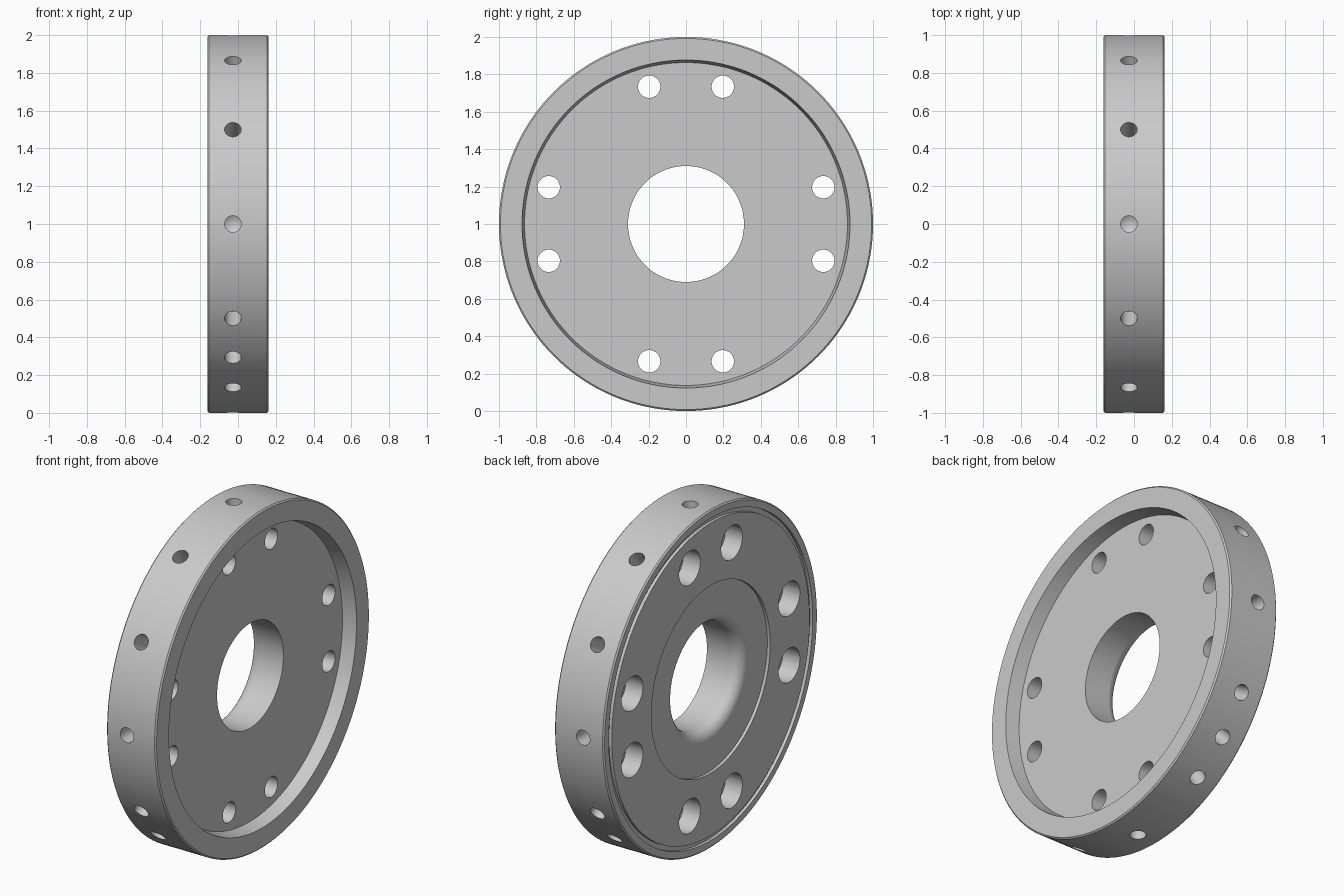
import bpy, bmesh, math
from mathutils import Matrix, Vector

if "Cube" in bpy.data.objects:
    bpy.data.objects.remove(bpy.data.objects["Cube"])

LIFT = Matrix.Translation((0, 0, 1))  # wheel axis height


def lathe(bm, profile, steps, matrix=Matrix(), closed=False):
    """Revolve (x, radius) points around the X axis; radius 0 gives a pole."""
    rings = []
    for x, r in profile:
        n = 1 if r == 0 else steps
        rings.append([bm.verts.new(LIFT @ matrix @ Vector((
            x, r * math.cos(2 * math.pi * i / steps), r * math.sin(2 * math.pi * i / steps))))
            for i in range(n)])
    pairs = list(zip(rings, rings[1:]))
    if closed:
        pairs.append((rings[-1], rings[0]))
    for a, b in pairs:
        for i in range(steps):
            j = (i + 1) % steps
            quad = [a[i % len(a)], a[j % len(a)], b[j % len(b)], b[i % len(b)]]
            bm.faces.new(list(dict.fromkeys(quad)))


def finish(bm, name):
    bmesh.ops.recalc_face_normals(bm, faces=bm.faces)
    mesh = bpy.data.meshes.new(name)
    bm.to_mesh(mesh)
    bm.free()
    obj = bpy.data.objects.new(name, mesh)
    bpy.context.collection.objects.link(obj)
    return obj


BACK, FRONT, FLOOR = -0.162, 0.162, 0.08
BORE, FILLET, DISH = 0.31, 0.065, BACK + 0.018

# Flange section: outer rim, front recess, bore, rounded bore mouth, back dish, back groove
profile = [(BACK, 0.992), (BACK + 0.008, 1.0), (FRONT - 0.008, 1.0), (FRONT, 0.992),
           (FRONT, 0.877), (FLOOR, 0.863), (FLOOR, BORE)]
for k in range(9):
    a = math.pi / 2 * k / 8
    profile.append((DISH + FILLET * (1 - math.sin(a)), BORE + FILLET * (1 - math.cos(a))))
profile += [(DISH, 0.555), (BACK, 0.555), (BACK, 0.925),
            (BACK + 0.018, 0.925), (BACK + 0.018, 0.953), (BACK, 0.953)]
bm = bmesh.new()
lathe(bm, profile, 144, closed=True)
flange = finish(bm, "flange")

# Counterbored bolt holes in pairs around the four quarters
cut = bmesh.new()
bolt = [(-0.3, 0), (-0.3, 0.1), (-0.05, 0.1), (-0.05, 0.06), (0.13, 0.06), (0.13, 0)]
for quarter in range(4):
    for side in (-15, 15):
        turn = Matrix.Rotation(math.radians(90 * quarter + side), 4, 'X')
        lathe(cut, bolt, 32, turn @ Matrix.Translation((0, 0.76, 0)))

# Blind drilled holes around the rim, with two extra ones low on each side
drill = [(0.82, 0), (0.85, 0.044), (1.1, 0.044), (1.1, 0)]
for angle in [30 * i for i in range(12)] + [-45, -135]:
    turn = Matrix.Rotation(math.radians(angle), 4, 'X')
    aim = Matrix.Translation((-0.027, 0, 0)) @ turn @ Matrix.Rotation(math.pi / 2, 4, 'Z')
    lathe(cut, drill, 24, aim)
cutter = finish(cut, "hole_cutter")
cutter.hide_render = True

# Cut the holes, then remove the cutter
bpy.context.view_layer.objects.active = flange
flange.select_set(True)
mod = flange.modifiers.new("holes", 'BOOLEAN')
mod.object = cutter
mod.operation = 'DIFFERENCE'
mod.solver = 'EXACT'
bpy.ops.object.modifier_apply(modifier=mod.name)
bpy.data.objects.remove(cutter)

# Smooth round surfaces, crisp edges
bpy.ops.object.shade_smooth_by_angle(angle=math.radians(30))
weighted = flange.modifiers.new("weighted_normals", 'WEIGHTED_NORMAL')
weighted.keep_sharp = True

metal = bpy.data.materials.new("grey_metal")
metal.diffuse_color = (0.59, 0.59, 0.59, 1)
metal.use_nodes = True
metal.node_tree.nodes["Principled BSDF"].inputs["Base Color"].default_value = metal.diffuse_color
flange.data.materials.clear()
flange.data.materials.append(metal)
